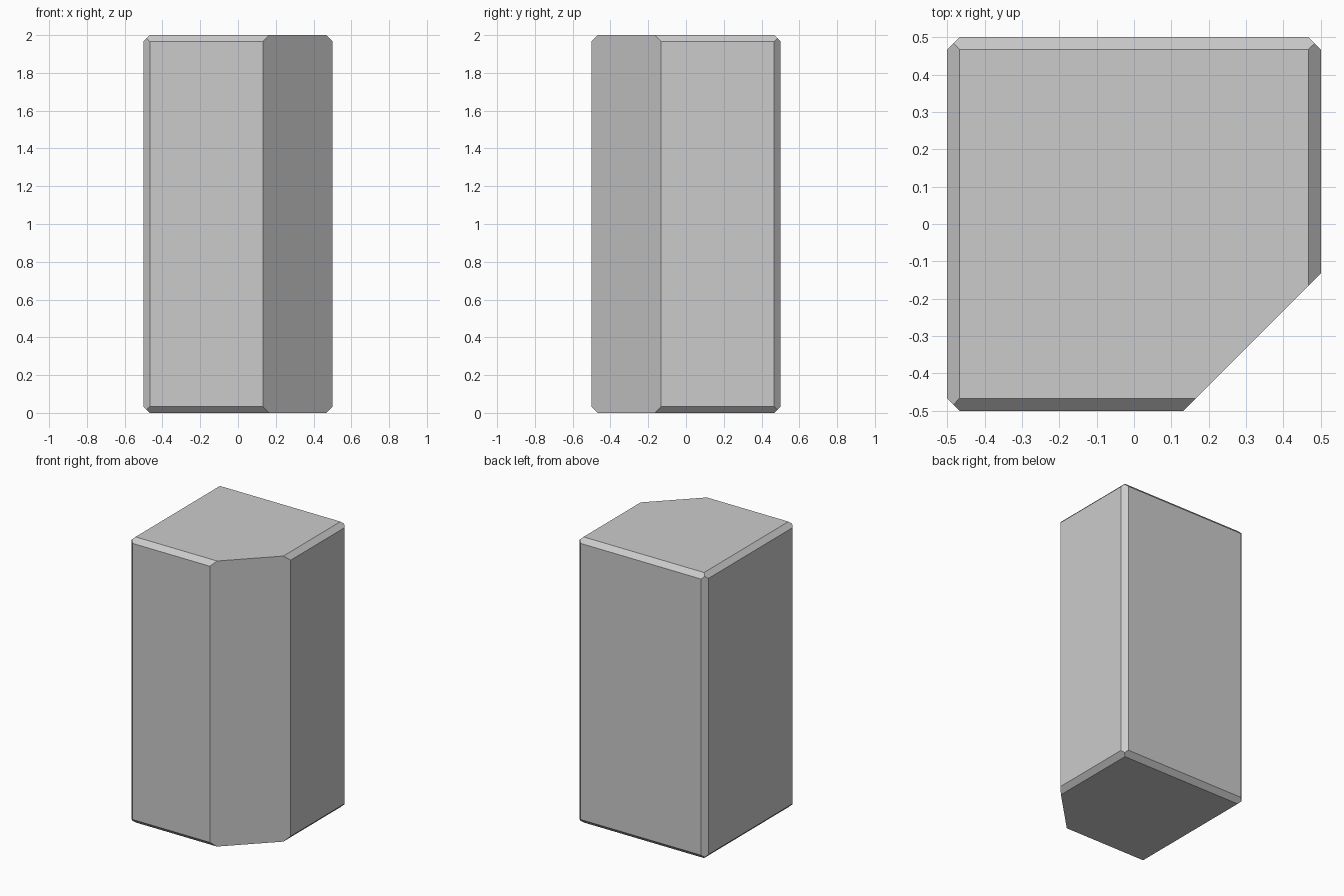
import bpy, bmesh
from mathutils import Vector
from itertools import combinations, product

if "Cube" in bpy.data.objects:
    bpy.data.objects.remove(bpy.data.objects["Cube"])

CHAMFER = 0.033   # width of the edge chamfers
CUT = 0.632       # x - y position of the large corner cut


def slice_off(bm, point, normal):
    """Remove everything beyond a plane and cap the opening."""
    geom = bm.verts[:] + bm.edges[:] + bm.faces[:]
    res = bmesh.ops.bisect_plane(bm, geom=geom, dist=1e-5, plane_co=point,
                                 plane_no=normal, clear_outer=True)
    edges = [e for e in res["geom_cut"] if isinstance(e, bmesh.types.BMEdge)]
    bmesh.ops.contextual_create(bm, geom=edges)


# Basic block, 1 x 1 x 2
bm = bmesh.new()
bmesh.ops.create_cube(bm, size=1)
bmesh.ops.scale(bm, vec=(1, 1, 2), verts=bm.verts)
half = (0.5, 0.5, 1.0)

# Chamfer all twelve edges with mitred corners
for a, b in combinations(range(3), 2):
    for sa, sb in product((-1, 1), repeat=2):
        point, normal = Vector(), Vector()
        point[a], point[b] = sa * (half[a] - CHAMFER), sb * half[b]
        normal[a], normal[b] = sa, sb
        slice_off(bm, point, normal.normalized())

# Large plain cut at the front right corner
slice_off(bm, Vector((CUT / 2, -CUT / 2, 0)), Vector((1, -1, 0)).normalized())

bmesh.ops.translate(bm, vec=(0, 0, 1), verts=bm.verts)
bmesh.ops.recalc_face_normals(bm, faces=bm.faces)
mesh = bpy.data.meshes.new("chamfered_block")
bm.to_mesh(mesh)
bm.free()
bpy.context.collection.objects.link(bpy.data.objects.new("chamfered_block", mesh))
